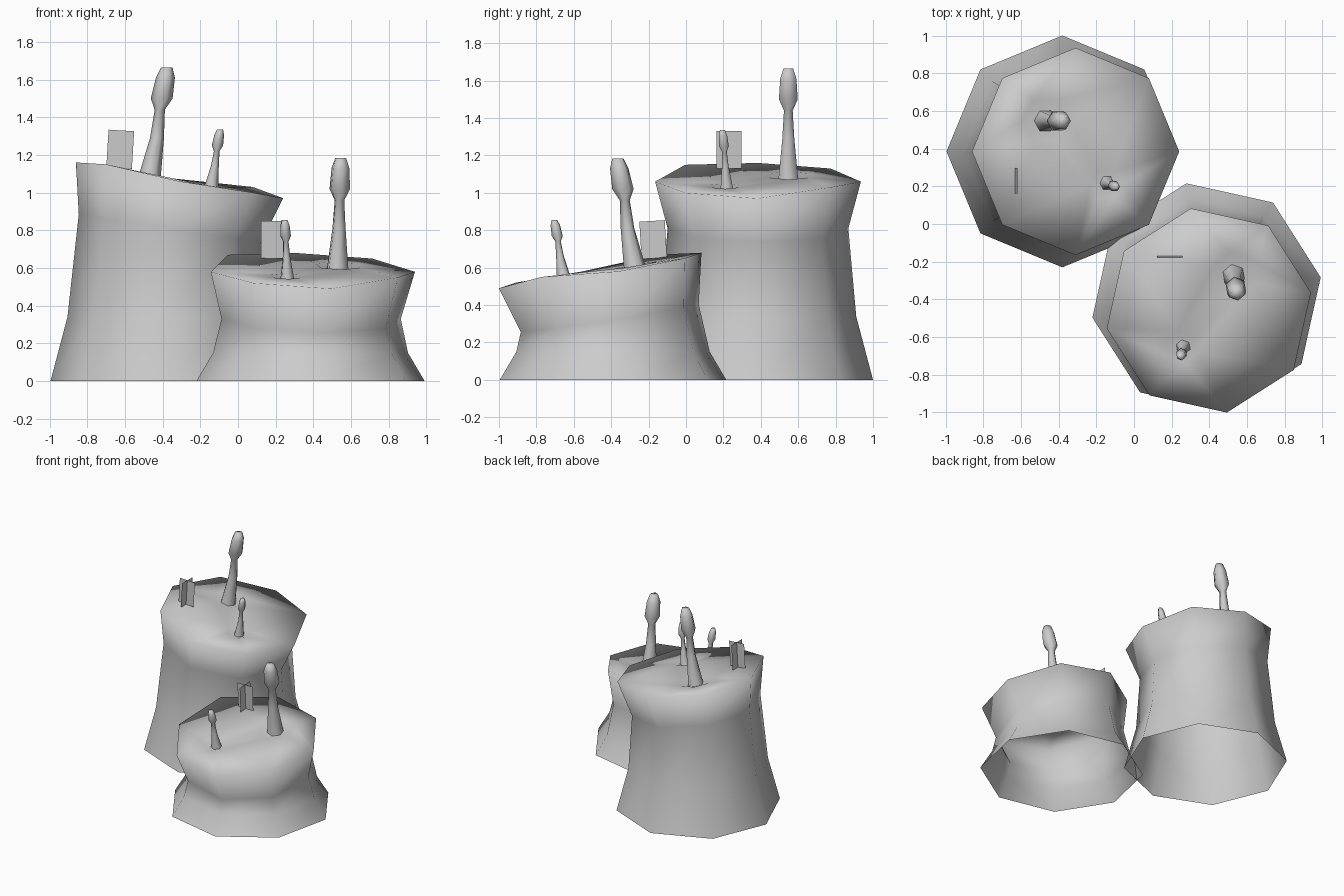
import bpy, bmesh, math
from mathutils import Vector, Matrix
from mathutils.geometry import delaunay_2d_cdt

if "Cube" in bpy.data.objects:
    bpy.data.objects.remove(bpy.data.objects["Cube"])

mat = bpy.data.materials.new("stone grey")
mat.diffuse_color = (0.6, 0.6, 0.6, 1)
mat.use_nodes = True
mat.node_tree.nodes["Principled BSDF"].inputs["Base Color"].default_value = mat.diffuse_color

RIM = [0.97, 1.03, 1.06, 1.13, 1.16, 1.15, 1.06, 1.0]  # rim heights, every 45 degrees
BIG, SMALL = (-0.09, 0.165), (0.235, -0.175)            # sprout positions on the top


def finish(name, bm, matrix, smooth=True):
    me = bpy.data.meshes.new(name)
    bm.to_mesh(me)
    bm.free()
    me.transform(matrix)
    me.materials.append(mat)
    for p in me.polygons:
        p.use_smooth = smooth
    ob = bpy.data.objects.new(name, me)
    bpy.context.collection.objects.link(ob)


def top_z(x):
    return 1.077 - 0.173 * x


def bridge(bm, a, b):
    n = len(a)
    for i in range(n):
        bm.faces.new((a[i], a[(i + 1) % n], b[(i + 1) % n], b[i]))


def mound(name, ring1_z, drop, matrix):
    # eight-sided waisted wall, open at the bottom
    bm = bmesh.new()
    rings = []
    for k, (cx, r) in enumerate([(0, 0.615), (0, 0.525), (0.018, 0.483), (0.07, 0.55)]):
        ring = []
        for i in range(8):
            a = i * math.pi / 4
            z = (0, ring1_z, 0.81 - 0.075 * math.cos(a) - drop, RIM[i] - drop)[k]
            ring.append(bm.verts.new((cx + r * math.cos(a), r * math.sin(a), z)))
        rings.append(ring)
    for a, b in zip(rings, rings[1:]):
        bridge(bm, a, b)
    # sloping top with a dent around each sprout
    verts = list(rings[-1])
    for (x, y), r, depth in ((BIG, 0.125, 0.04), (SMALL, 0.085, 0.03)):
        for i in range(6):
            a = i * math.pi / 3
            px = x + r * math.cos(a)
            verts.append(bm.verts.new((px, y + r * math.sin(a), top_z(px) - drop)))
        verts.append(bm.verts.new((x, y, top_z(x) - depth - drop)))
    res = delaunay_2d_cdt([v.co.xy for v in verts], [], [], 0, 1e-5)
    for f in res[2]:
        bm.faces.new([verts[res[3][i][0]] for i in f])
    bmesh.ops.recalc_face_normals(bm, faces=bm.faces)
    finish(name, bm, matrix)


def sprout(name, base, path, drop, matrix):
    # six-sided bent stalk with a bulb; path holds dx, dy, z, radius
    bm = bmesh.new()
    rings = []
    for dx, dy, z, r in path:
        rings.append([bm.verts.new((base[0] + dx + r * math.cos(i * math.pi / 3),
                                    base[1] + dy + r * math.sin(i * math.pi / 3),
                                    z - drop)) for i in range(6)])
    for a, b in zip(rings, rings[1:]):
        bridge(bm, a, b)
    bm.faces.new(rings[-1])
    finish(name, bm, matrix)


def tuft(name, turn, drop, matrix):
    # two crossed upright plates, leaning slightly
    bm = bmesh.new()
    for dx, dy in ((0.068, 0), (0, 0.068)):
        bm.faces.new([bm.verts.new((s * dx, s * dy, z))
                      for s, z in ((-1, -0.1), (1, -0.1), (1, 0.1), (-1, 0.1))])
    place = (Matrix.Translation((-0.245, -0.155, 1.23 - drop))
             @ Matrix.Rotation(turn, 4, 'Z') @ Matrix.Rotation(0.06, 4, 'Y'))
    finish(name, bm, matrix @ place, False)


BIG_PATH = [(-0.01, -0.003, 1.0, 0.075), (0, -0.003, 1.08, 0.06), (0.04, -0.003, 1.29, 0.037),
            (0.055, -0.003, 1.44, 0.027), (0.065, -0.003, 1.5, 0.058),
            (0.085, -0.003, 1.61, 0.05), (0.092, -0.003, 1.665, 0.03)]
SMALL_PATH = [(-0.005, 0.01, 0.99, 0.045), (0.005, 0.007, 1.04, 0.036), (0.022, 0, 1.14, 0.021),
              (0.032, -0.005, 1.22, 0.015), (0.036, -0.007, 1.25, 0.03),
              (0.045, -0.012, 1.305, 0.026), (0.05, -0.015, 1.335, 0.016)]

for size, cx, cy, rot, ring1, drop, turn in (
        ("tall", -0.38, 0.385, 0, 0.34, 0, 0),
        ("short", 0.385, -0.39, -80, 0.15, 0.48, -10)):
    m = Matrix.Translation((cx, cy, 0)) @ Matrix.Rotation(math.radians(rot), 4, 'Z')
    mound(size + "_mound", ring1, drop, m)
    sprout(size + "_mound_large_sprout", BIG, BIG_PATH, drop, m)
    sprout(size + "_mound_small_sprout", SMALL, SMALL_PATH, drop, m)
    tuft(size + "_mound_tuft", math.radians(turn), drop, m)
